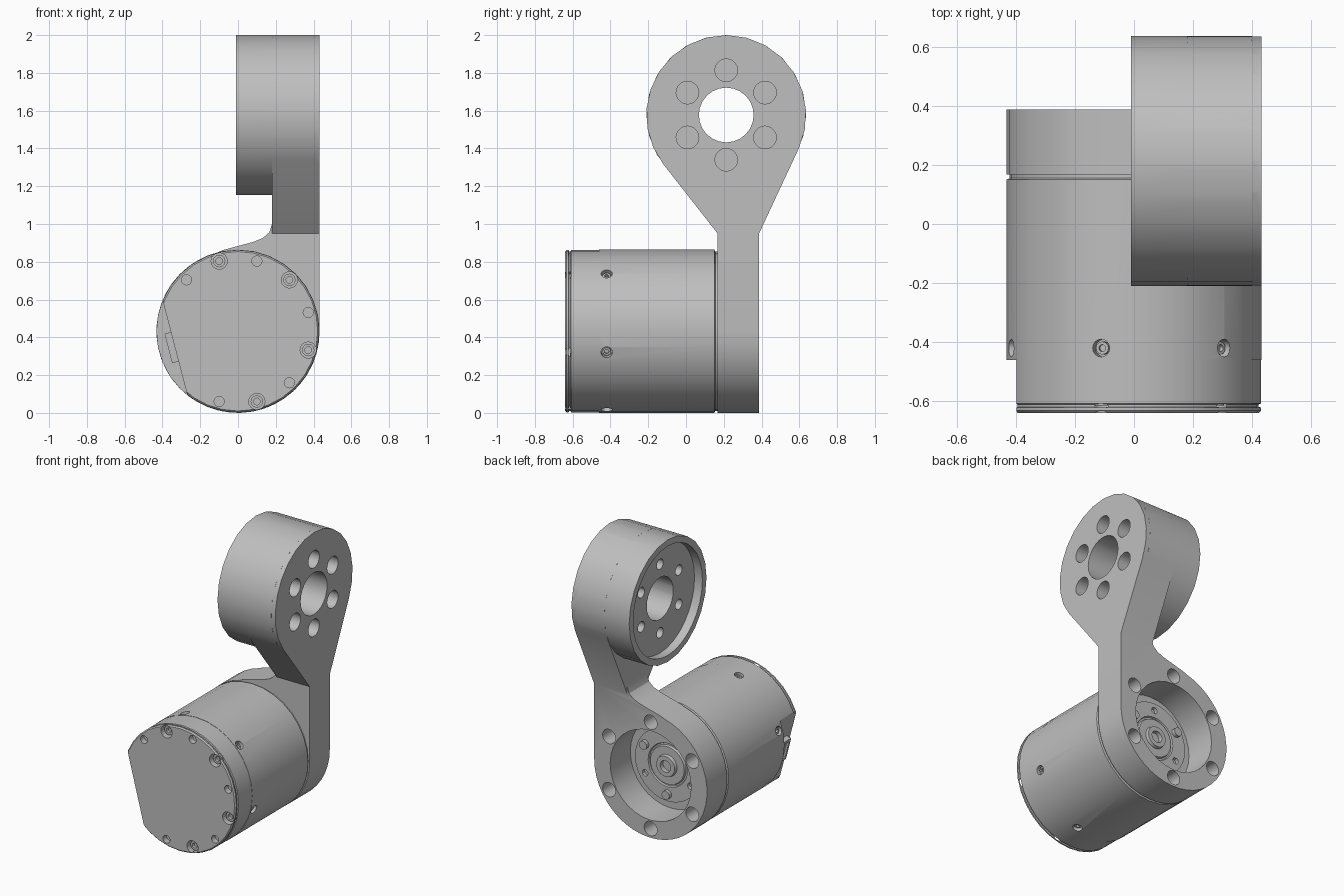
import bpy, bmesh
from math import cos, sin, pi, radians, atan2, acos, hypot
from mathutils import Vector, Matrix

if "Cube" in bpy.data.objects:
    bpy.data.objects.remove(bpy.data.objects["Cube"])

grey = bpy.data.materials.new("machined_grey")
grey.use_nodes = True
colour = (0.52, 0.52, 0.52, 1)
grey.diffuse_color = colour
grey.node_tree.nodes["Principled BSDF"].inputs["Base Color"].default_value = colour

X, Y = Vector((1, 0, 0)), Vector((0, 1, 0))
R = 0.432                      # motor radius, also its axis height
HUB_Y, HUB_Z, HUB_R = 0.213, 1.577, 0.423


def finish(bm, name):
    bmesh.ops.recalc_face_normals(bm, faces=bm.faces)
    mesh = bpy.data.meshes.new(name)
    bm.to_mesh(mesh)
    bm.free()
    mesh.materials.append(grey)
    obj = bpy.data.objects.new(name, mesh)
    bpy.context.collection.objects.link(obj)
    return obj


def lathe(name, profile, origin, axis, sides=32):
    """Solid of revolution from (distance along axis, radius) pairs."""
    bm = bmesh.new()
    rot = Vector((0, 0, 1)).rotation_difference(axis)
    rings = []
    for t, r in profile:
        angles = [2 * pi * i / sides for i in range(sides)] if r else [0]
        rings.append([bm.verts.new(Vector(origin) + rot @ Vector((r * cos(a), r * sin(a), t)))
                      for a in angles])
    for a, b in zip(rings, rings[1:]):
        for i in range(sides):
            j = (i + 1) % sides
            if len(a) == 1:
                bm.faces.new((a[0], b[i], b[j]))
            elif len(b) == 1:
                bm.faces.new((a[i], a[j], b[0]))
            else:
                bm.faces.new((a[i], a[j], b[j], b[i]))
    return finish(bm, name)


def cylinder(name, origin, axis, start, end, r, sides=24):
    return lathe(name, [(start, 0), (start, r), (end, r), (end, 0)], origin, axis, sides)


def prism(name, outline, place, start, end):
    """Extrude a 2D outline; place(u, v, depth) gives the 3D point."""
    bm = bmesh.new()
    low = [bm.verts.new(place(u, v, start)) for u, v in outline]
    high = [bm.verts.new(place(u, v, end)) for u, v in outline]
    bm.faces.new(low)
    bm.faces.new(high)
    for i in range(len(low)):
        j = (i + 1) % len(low)
        bm.faces.new((low[i], low[j], high[j], high[i]))
    return finish(bm, name)


def box(name, centre, size, turn):
    bm = bmesh.new()
    bmesh.ops.create_cube(bm, size=1, matrix=Matrix.Translation(centre)
                          @ Matrix.Rotation(turn, 4, 'Y') @ Matrix.Diagonal((*size, 1)))
    return finish(bm, name)


def combine(obj, others, operation):
    for other in others:
        mod = obj.modifiers.new(operation, 'BOOLEAN')
        mod.operation, mod.solver, mod.object = operation, 'EXACT', other
        bpy.context.view_layer.objects.active = obj
        bpy.ops.object.modifier_apply(modifier=mod.name)
        bpy.data.objects.remove(other)


def smooth(obj, angle=28):
    bpy.ops.object.select_all(action='DESELECT')
    obj.select_set(True)
    bpy.context.view_layer.objects.active = obj
    bpy.ops.object.shade_smooth_by_angle(angle=radians(angle))


def polar(radius, degrees, cu=0.0, cv=R):
    a = radians(degrees)
    return cu + radius * cos(a), cv + radius * sin(a)


# Bracket: mounting ring with the arm rising at its left side
plate = [polar(R, -a) for a in range(0, 258, 8)]
plate += [(-0.08, 0.862), (0.08, 0.905), (0.13, 0.925), (0.165, 0.955),
          (0.18, 1.0), (R, 1.0)]
bracket = prism("bracket", plate, lambda u, v, d: (u, d, v), 0.167, 0.387)


# Teardrop: tangents run from the arm to the hub circle
def tangent(y, z, side):
    dy, dz = y - HUB_Y, z - HUB_Z
    return atan2(dz, dy) + side * acos(HUB_R / hypot(dy, dz))


first = tangent(0.387, 0.95, 1)
last = tangent(0.167, 0.95, -1) + 2 * pi
steps = 17
drop = [(HUB_Y + HUB_R * cos(a), HUB_Z + HUB_R * sin(a))
        for a in (first + (last - first) * i / steps for i in range(steps + 1))]
drop += [(0.167, 0.95), (0.387, 0.95)]
teardrop = prism("teardrop", drop, lambda u, v, d: (d, u, v), 0.18, R)
hub = cylinder("hub", (0, HUB_Y, HUB_Z), X, -0.01, 0.4, HUB_R)
combine(bracket, [teardrop, hub], 'UNION')

# Bracket bores and bolt holes
hub_centre = (0, HUB_Y, HUB_Z)
cutters = [cylinder("ring_bore", (0, 0, R), Y, 0.1, 0.5, 0.31, 32),
           cylinder("hub_bore", hub_centre, X, -0.2, 0.6, 0.145),
           cylinder("hub_recess", hub_centre, X, -0.2, 0.05, 0.378, 32)]
for i in range(6):
    y, z = polar(0.237, 30 + 60 * i, HUB_Y, HUB_Z)
    cutters.append(cylinder("hub_hole", (0, y, z), X, 0.17, 0.6, 0.06, 20))
    cutters.append(cylinder("hub_thread", (0, y, z), X, -0.1, 0.15, 0.036, 16))
    x, z = polar(0.368, 30 + 60 * i)
    cutters.append(cylinder("ring_hole", (x, 0, z), Y, 0.23, 0.6, 0.05, 16))
combine(bracket, cutters, 'DIFFERENCE')
smooth(bracket)

# Motor body with rear groove and radial screw holes
body = lathe("motor_body", [(-0.46, 0), (-0.46, R), (0.15, R), (0.155, 0.422),
                            (0.167, 0.422), (0.167, 0)], (0, 0, R), Y)
radial = [-15 + 60 * i for i in range(6)]
directions = [Vector((cos(radians(a)), 0, sin(radians(a)))) for a in radial]
combine(body, [cylinder("side_hole", (0, -0.42, R), d, 0.39, 0.6, 0.03, 16)
               for d in directions], 'DIFFERENCE')
smooth(body)
for d in directions:
    smooth(lathe("side_screw", [(0.38, 0), (0.38, 0.022), (0.415, 0.022), (0.415, 0.012),
                                (0.4, 0.012), (0.4, 0)], (0, -0.42, R), d, 12))

# Front cover with seam groove, side flat and screw holes
cover = lathe("front_cover", [(-0.64, 0), (-0.64, 0.422), (-0.632, 0.43), (-0.622, 0.43),
                              (-0.619, 0.422), (-0.611, 0.422), (-0.608, 0.43),
                              (-0.46, 0.43), (-0.46, 0)], (0, 0, R), Y)
tilt = radians(-14.6)
outward = Vector((-cos(tilt), 0, sin(tilt)))
flat = Vector((-0.335, -0.54, 0.35))
cutters = [box("flat_cutter", flat + outward * 0.5, (1, 1, 2), tilt)]
screws = [105, 45, -15, -75]
for a in screws + [75, 15, -45, -105, 135]:
    x, z = polar(0.385, a)
    big = a in screws
    cutters.append(cylinder("cover_hole", (x, 0, z), Y, -0.8, -0.585 if big else -0.6,
                            0.043 if big else 0.027, 16))
    if big:
        smooth(lathe("cover_screw", [(-0.58, 0), (-0.58, 0.033), (-0.615, 0.033),
                                     (-0.615, 0.018), (-0.595, 0.018), (-0.595, 0)],
                     (x, 0, z), Y, 12))
combine(cover, cutters, 'DIFFERENCE')
smooth(cover)

# Cable socket on the side flat
socket = box("cable_socket", flat + outward * 0.01, (0.05, 0.11, 0.16), tilt)
combine(socket, [box("socket_cutter", flat + outward * 0.04, (0.04, 0.08, 0.12), tilt)],
        'DIFFERENCE')

# Output flange inside the ring: stepped disc with hub and bolts
flange = lathe("output_flange", [(0.15, 0), (0.15, 0.25), (0.2, 0.25), (0.2, 0.15),
                                 (0.19, 0.145), (0.19, 0.135), (0.205, 0.13), (0.205, 0.075),
                                 (0.225, 0.07), (0.225, 0.04), (0.195, 0.04), (0.195, 0)],
               (0, 0, R), Y)
cutters = []
for i in range(6):
    x, z = polar(0.2, 30 + 60 * i)
    if i % 2:
        cutters.append(cylinder("flange_hole", (x, 0, z), Y, 0.175, 0.3, 0.022, 12))
    else:
        smooth(cylinder("flange_bolt", (x, 0, z), Y, 0.18, 0.225, 0.03, 12))
combine(flange, cutters, 'DIFFERENCE')
smooth(flange)
